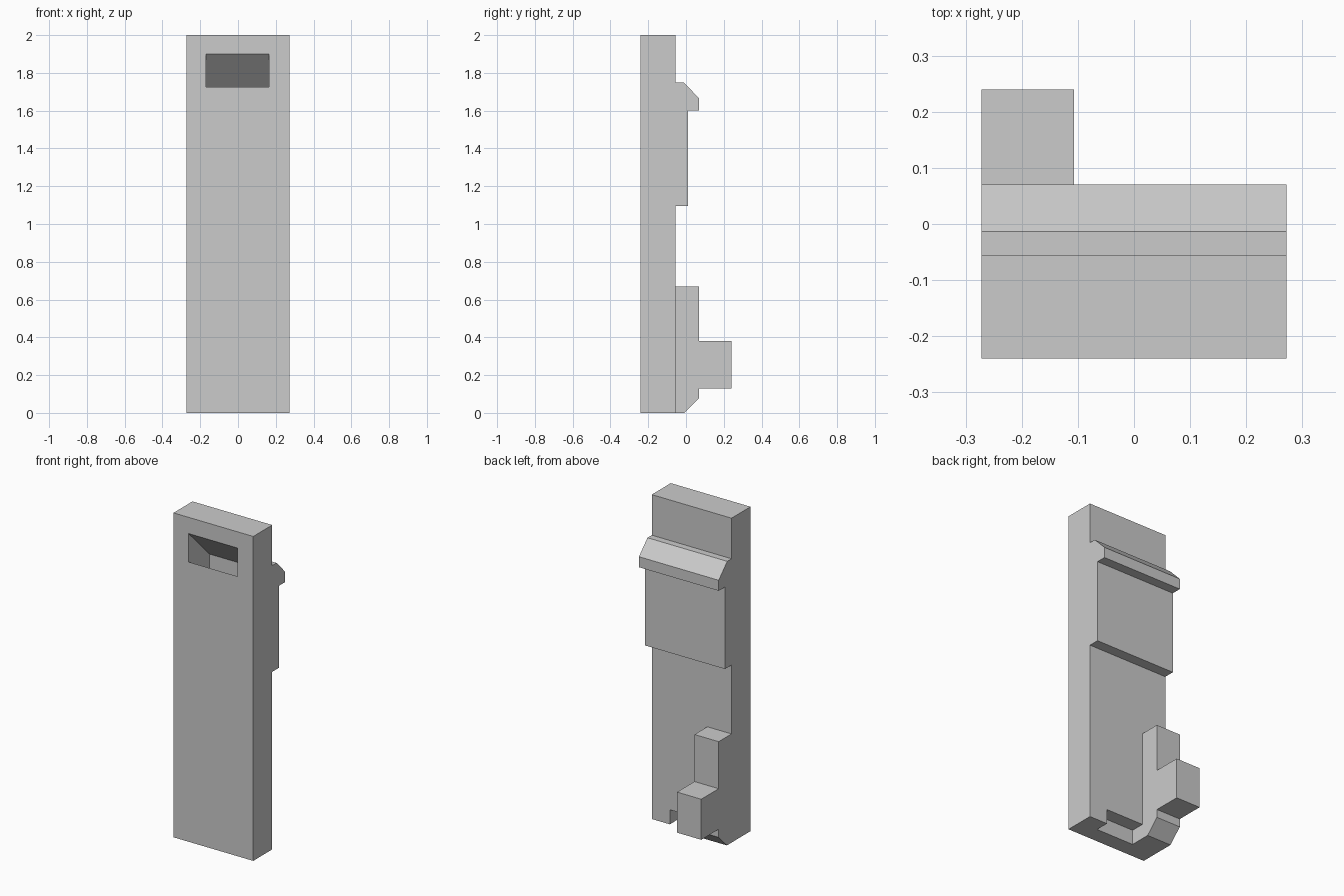
import bpy, bmesh

if "Cube" in bpy.data.objects:
    bpy.data.objects.remove(bpy.data.objects["Cube"])

grey = bpy.data.materials.new("plain grey")
grey.diffuse_color = (0.6, 0.6, 0.6, 1)
grey.use_nodes = True
grey.node_tree.nodes["Principled BSDF"].inputs["Base Color"].default_value = grey.diffuse_color


def extrude_x(name, profile, x0, x1):
    """Solid made by sweeping a (y, z) profile from x0 to x1."""
    bm = bmesh.new()
    face = bm.faces.new([bm.verts.new((x0, y, z)) for y, z in profile])
    res = bmesh.ops.extrude_face_region(bm, geom=[face])
    moved = [v for v in res["geom"] if isinstance(v, bmesh.types.BMVert)]
    bmesh.ops.translate(bm, verts=moved, vec=(x1 - x0, 0, 0))
    bmesh.ops.recalc_face_normals(bm, faces=bm.faces[:])
    mesh = bpy.data.meshes.new(name)
    bm.to_mesh(mesh)
    bm.free()
    mesh.materials.append(grey)
    ob = bpy.data.objects.new(name, mesh)
    bpy.context.collection.objects.link(ob)
    return ob


def cut(target, cutter):
    mod = target.modifiers.new(cutter.name, "BOOLEAN")
    mod.operation = "DIFFERENCE"
    mod.solver = "EXACT"
    mod.object = cutter
    cutter.hide_render = True
    cutter.hide_viewport = True


W = 0.272                      # half width
FRONT, BACK = -0.24, -0.055    # faces of the slab

# Slab with raised back panel and chamfered lip
body = extrude_x("body", [
    (FRONT, 0), (BACK, 0), (BACK, 1.095), (0.01, 1.095), (0.01, 1.6),
    (0.07, 1.6), (0.07, 1.665), (-0.013, 1.75), (BACK, 1.75),
    (BACK, 2), (FRONT, 2)], -W, W)

# Slot sloping down from the front into a pocket behind the raised panel
slot = extrude_x("slot_cutter", [
    (-0.30, 1.96), (-0.035, 1.695), (-0.035, 1.145), (-0.14, 1.145),
    (-0.14, 1.625), (-0.30, 1.785)], -0.17, 0.165)
cut(body, slot)

# Notch in the lower back edge, beside the foot
notch = extrude_x("notch_cutter", [
    (-0.14, -0.1), (0.0, -0.1), (0.0, 0.09), (-0.14, 0.09)], -0.107, 0.149)
cut(body, notch)

# Stepped foot block with a projecting peg
extrude_x("foot", [
    (BACK, 0), (-0.01, 0), (0.07, 0.08), (0.07, 0.13), (0.24, 0.13),
    (0.24, 0.38), (0.07, 0.38), (0.07, 0.67), (BACK, 0.67)], -W, -0.107)
